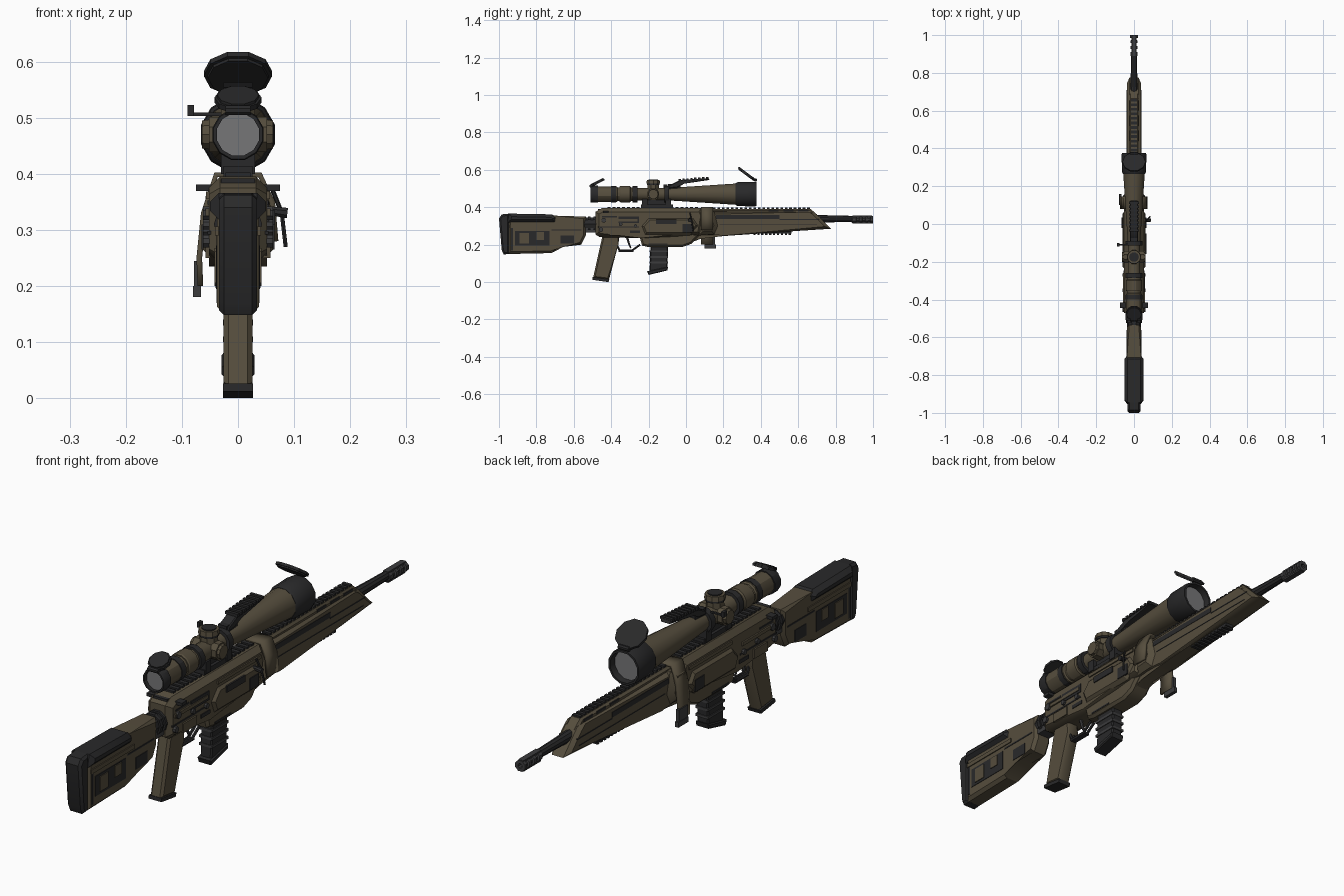
import bpy, bmesh, math
from mathutils import Vector, Matrix


def material(name, r, g, b):
    m = bpy.data.materials.new(name)
    m.diffuse_color = (r, g, b, 1)
    return m


TAN = material("dark tan", 0.092, 0.075, 0.047)
BLACK = material("black polymer", 0.022, 0.022, 0.023)
STEEL = material("dark steel", 0.045, 0.045, 0.047)
GLASS = material("lens grey", 0.18, 0.18, 0.185)


def make(name, bm, mat, angle=30):
    bmesh.ops.recalc_face_normals(bm, faces=bm.faces[:])
    me = bpy.data.meshes.new(name)
    bm.to_mesh(me)
    bm.free()
    me.materials.append(mat)
    me.shade_smooth()
    me.set_sharp_from_angle(angle=math.radians(angle))
    ob = bpy.data.objects.new(name, me)
    bpy.context.collection.objects.link(ob)
    return ob


def prism(name, pts, hw, mat, bevel=0.0, cx=0.0):
    """Side profile (y, z) widened to +-hw in x, with chamfered rims."""
    bm = bmesh.new()
    a = [bm.verts.new((cx - hw, y, z)) for y, z in pts]
    b = [bm.verts.new((cx + hw, y, z)) for y, z in pts]
    caps = [bm.faces.new(a), bm.faces.new(b)]
    for i in range(len(pts)):
        j = (i + 1) % len(pts)
        bm.faces.new((a[i], a[j], b[j], b[i]))
    if bevel:
        edges = [e for f in caps for e in f.edges]
        bmesh.ops.bevel(bm, geom=edges, offset=bevel, segments=1, affect='EDGES', clamp_overlap=True)
    return make(name, bm, mat)


def boxes(name, items, mat):
    """Each item: x0, x1, y0, y1, z0, z1."""
    bm = bmesh.new()
    for x0, x1, y0, y1, z0, z1 in items:
        mtx = Matrix.Translation(((x0 + x1) / 2, (y0 + y1) / 2, (z0 + z1) / 2)) @ Matrix.Diagonal((x1 - x0, y1 - y0, z1 - z0, 1))
        bmesh.ops.create_cube(bm, size=1, matrix=mtx)
    return make(name, bm, mat)


def both(items):
    """Mirror side boxes across x."""
    return items + [(-x1, -x0, *r) for x0, x1, *r in items]


def rods(name, segs, mat, n=8):
    """Each seg: start, end, radius, end radius."""
    bm = bmesh.new()
    for p, q, r0, r1 in segs:
        p, q = Vector(p), Vector(q)
        d = q - p
        mtx = Matrix.Translation((p + q) / 2) @ d.to_track_quat('Z', 'Y').to_matrix().to_4x4() @ Matrix.Rotation(math.pi / n, 4, 'Z')
        bmesh.ops.create_cone(bm, cap_ends=True, segments=n, radius1=r0, radius2=r1, depth=d.length, matrix=mtx)
    return make(name, bm, mat)


def lathe(name, prof, zc, mat, n=12):
    """Profile (y, radius) turned about the y axis at height zc."""
    bm = bmesh.new()
    rings = []
    for y, r in prof:
        rings.append([bm.verts.new((r * math.cos((i + .5) * math.tau / n), y, zc + r * math.sin((i + .5) * math.tau / n))) for i in range(n)])
    for a, b in zip(rings, rings[1:]):
        for i in range(n):
            j = (i + 1) % n
            bm.faces.new((a[i], a[j], b[j], b[i]))
    bm.faces.new(rings[0])
    bm.faces.new(rings[-1])
    return make(name, bm, mat)


# --- Stock ---
prism("stock_body", [(-.95, .15), (-.72, .155), (-.66, .20), (-.56, .20), (-.535, .25), (-.535, .35), (-.70, .355), (-.95, .36)], .037, TAN, .012)
prism("cheek_rest", [(-.955, .318), (-.70, .318), (-.695, .345), (-.715, .362), (-.945, .366)], .05, BLACK, .016)
prism("butt_pad", [(-.945, .15), (-.975, .148), (-.985, .17), (-1.0, .34), (-.985, .362), (-.945, .366)], .034, BLACK, .009)
boxes("stock_recesses", both([(.034, .039, -.915, -.73, .195, .272), (.034, .039, -.67, -.60, .205, .25)]), BLACK)
boxes("stock_panels", both([(.034, .042, -.89, -.84, .205, .262), (.034, .042, -.80, -.76, .225, .268),
                           (.03, .041, -.94, -.68, .290, .306)]), TAN)
boxes("stock_slots", both([(.035, .0385, -.935, -.925, .17, .30), (.035, .0385, -.72, -.56, .276, .282)]), BLACK)
rods("stock_hinge", [((0, -.55, .31), (0, -.46, .31), .036, .036), ((0, -.525, .31), (0, -.51, .31), .043, .043),
                    ((0, -.495, .31), (0, -.485, .31), .043, .043)], BLACK, 10)
boxes("hinge_block", [(-.028, .028, -.545, -.47, .265, .30)], STEEL)

# --- Receiver ---
prism("upper_receiver", [(-.485, .255), (-.485, .375), (-.45, .395), (.08, .395), (.10, .36), (.08, .25), (-.24, .235), (-.46, .24)], .052, TAN, .02)
prism("lower_receiver", [(-.25, .25), (-.235, .195), (-.20, .187), (-.02, .187), (.03, .205), (.07, .25), (.0, .28), (-.24, .28)], .04, TAN, .01)
prism("receiver_side_bulge", [(-.22, .25), (-.24, .30), (-.20, .345), (.04, .345), (.07, .30), (.02, .25)], .062, TAN, .014)
boxes("ejection_port", [(.048, .055, -.36, -.25, .315, .35), (.06, .066, -.16, -.05, .31, .335)], BLACK)
boxes("receiver_seams", both([(.048, .054, -.47, -.25, .292, .298), (.048, .054, -.45, -.37, .345, .352),
                             (.048, .055, -.30, -.245, .262, .276), (.058, .065, -.02, .035, .265, .31),
                             (.037, .042, -.20, -.10, .20, .206)]), BLACK)
boxes("receiver_ribs", both([(.045, .058, -.46, -.26, .325, .338), (.045, .057, -.20, .06, .355, .368),
                            (.045, .058, -.41, -.33, .25, .285)]), TAN)
rods("receiver_pins", [((-.062, y, z), (.062, y, z), r, r) for y, z, r in
                       [(-.455, .28, .012), (-.35, .31, .010), (-.27, .30, .010), (-.44, .33, .013)]], STEEL)
boxes("charging_handle", [(-.075, .075, -.445, -.415, .369, .381), (-.03, .03, -.47, -.40, .365, .392)], BLACK)
rods("bolt_knob", [((.05, .02, .335), (.088, .02, .33), .008, .010)], BLACK)

# --- Grip, trigger and magazine ---
prism("pistol_grip", [(-.446, .25), (-.355, .25), (-.362, .20), (-.412, .012), (-.497, .022)], .026, TAN, .009)
prism("grip_cap", [(-.499, .026), (-.409, .014), (-.414, .0), (-.50, .012)], .027, BLACK)
guard = [(-.37, .20), (-.355, .168), (-.29, .168), (-.245, .20)]
boxes("trigger_guard", [(-.012, .012, -.36, -.28, .162, .170)], BLACK)
rods("trigger_guard_arms", [((x, *a), (x, *b), .006, .006) for x in (-.008, .008) for a, b in zip(guard, guard[1:])], BLACK, 6)
rods("trigger", [((0, -.315, .24), (0, -.305, .205), .007, .006), ((0, -.305, .205), (0, -.295, .182), .006, .004)], STEEL, 6)
prism("magazine", [(-.19, .195), (-.095, .195), (-.10, .075), (-.195, .055)], .024, BLACK, .005)
prism("magazine_base", [(-.208, .058), (-.095, .082), (-.10, .062), (-.20, .038)], .029, BLACK, .004)
boxes("magazine_ribs", [(-.027, .027, -.195, -.095, z, z + .010) for z in (.10, .13, .16)], STEEL)

# --- Handguard ---
prism("handguard", [(.04, .25), (.04, .375), (.66, .375), (.69, .37), (.775, .285), (.20, .248)], .038, TAN, .014)
prism("handguard_top", [(.06, .37), (.06, .39), (.665, .392), (.70, .362)], .026, TAN, .008)
prism("handguard_lower_keel", [(.02, .21), (.03, .28), (.74, .30), (.72, .282), (.2, .246), (.08, .238)], .028, TAN, .006)
boxes("handguard_side_slots", both([(.035, .0395, .16, .50, .338, .358)]), BLACK)
boxes("handguard_vents", both([(.021, .0275, y, y + .055, .377, .386) for y in (.44, .52, .60)]), BLACK)
boxes("handguard_seams", both([(.035, .0395, .50, .71, .332, .336), (.035, .0395, .18, .70, .305, .308)]), BLACK)
boxes("top_rail", [(-.017, .017, y * .024 + .12, y * .024 + .134, .388, .398) for y in range(23)], BLACK)
boxes("bottom_rail", [(-.018, .018, .36, .565, .26, .275)] +
      [(-.02, .02, .36 + i * .021, .372 + i * .021, .253, .264) for i in range(10)], BLACK)

# --- Sling strap wrapped over the handguard ---
bm = bmesh.new()
path = [(-.072, .20), (-.074, .25), (-.066, .33), (-.042, .402), (.042, .402), (.066, .35), (.072, .28)]
rows = [[bm.verts.new((x, y, z)) for y in (.08, .145)] for x, z in path]
for a, b in zip(rows, rows[1:]):
    bm.faces.new((a[0], a[1], b[1], b[0]))
strap = make("sling_strap", bm, TAN)
strap.modifiers.new("thickness", 'SOLIDIFY').thickness = .01
prism("strap_block", [(.07, .25), (.07, .38), (.15, .38), (.17, .30), (.15, .255)], .058, TAN, .02)
boxes("strap_buckle", [(-.08, -.066, .10, .16, .18, .20), (-.078, -.066, .10, .155, .20, .245)], STEEL)
rods("sling_cord", [((.062, .02, .37), (.078, .03, .33), .004, .004), ((.078, .03, .33), (.085, .04, .27), .004, .004)], BLACK, 6)

# --- Barrel and muzzle brake ---
lathe("barrel", [(.05, .021), (.70, .021), (.80, .018), (.90, .016)], .338, BLACK, 10)
lathe("muzzle_brake", [(.885, .015), (.89, .02), (.91, .02), (.912, .014), (.925, .014), (.927, .021), (.942, .021), (.944, .014),
                       (.957, .014), (.959, .021), (.972, .021), (.974, .014), (.985, .014), (.986, .022), (1.0, .022), (1.0, .009), (.96, .009)], .334, STEEL, 8)
boxes("muzzle_brake_bars", [(-.011, .011, .89, .995, .313, .320), (-.011, .011, .89, .995, .348, .355)], STEEL)

# --- Scope ---
ZC = .47
lathe("scope_tube", [(-.49, .043), (-.37, .043), (-.365, .038), (-.28, .038), (-.26, .034), (-.10, .034), (-.04, .038), (.27, .059), (.29, .06)], ZC, TAN)
lathe("eyepiece_ring", [(-.47, .047), (-.505, .047), (-.51, .045), (-.51, .039), (-.49, .039)], ZC, BLACK)
lathe("eyepiece_lens", [(-.496, .04), (-.490, .04)], ZC, GLASS)
lathe("sunshade", [(.265, .06), (.275, .066), (.365, .068), (.376, .066), (.376, .058), (.345, .056)], ZC, BLACK)
lathe("front_lens", [(.345, .057), (.350, .057)], ZC, GLASS)
for i, y in enumerate((-.40, -.285, -.115)):
    lathe(f"scope_band_{i}", [(y, .036), (y, .046), (y + .025, .046), (y + .025, .036)], ZC, BLACK)
lathe("zoom_ring", [(-.355, .042), (-.35, .045), (-.30, .045), (-.295, .04)], ZC, TAN)
rods("turret_base", [((-.052, -.175, ZC), (.052, -.175, ZC), .034, .034), ((0, -.175, ZC), (0, -.175, .528), .034, .032)], TAN, 8)
rods("turret_caps", [((0, -.175, .528), (0, -.175, .545), .038, .036), ((.05, -.175, ZC), (.062, -.175, ZC), .028, .026),
                     ((-.064, -.175, ZC), (-.05, -.175, ZC), .026, .028)], TAN, 10)
rods("turret_trim", [((0, -.175, .520), (0, -.175, .527), .036, .036), ((0, -.175, .545), (0, -.175, .549), .026, .026)], BLACK, 10)
boxes("scope_lever", [(-.09, -.078, -.12, -.10, .503, .523), (-.082, -.03, -.114, -.106, .503, .509)], BLACK)
boxes("scope_mount", [(-.026, .026, -.24, -.07, .393, .414), (-.014, .014, -.23, -.08, .41, .44)] +
      [(-.03, .03, y, y + .03, .40, .445) for y in (-.235, -.11)], BLACK)
boxes("mount_rail", [(-.022, .022, -.42 + i * .026, -.404 + i * .026, .39, .402) for i in range(19)], BLACK)

# --- Angled accessory rail above the scope ---
prism("accessory_rail", [(-.10, .50), (-.085, .52), (-.03, .546), (.12, .556), (.125, .546), (-.01, .53), (-.05, .505)], .022, BLACK, .004)
boxes("accessory_rail_teeth", [(-.026, .026, -.04 + i * .021, -.028 + i * .021, .540 + i * .0018, .552 + i * .0015) for i in range(8)], BLACK)
boxes("accessory_rail_foot", [(-.018, .018, -.095, -.03, .49, .525)], BLACK)


# --- Flip-up lens covers ---
def flip_cover(name, hinge, tip, r):
    h, t = Vector((0, *hinge)), Vector((0, *tip))
    mid, d = (h + t) / 2, (t - h).normalized()
    nrm = Vector((0, -d.z, d.y)) * .005
    rods(name, [(mid - nrm, mid + nrm, r, r), (mid + nrm * .6, mid + nrm * 2, r * .9, r * .88)], BLACK, 10)
    rods(name + "_hinge", [((-.022, *hinge), (.022, *hinge), .009, .009)], BLACK, 8)


flip_cover("front_lens_cover", (.372, .545), (.282, .612), .061)
flip_cover("rear_lens_cover", (-.508, .513), (-.435, .55), .042)
